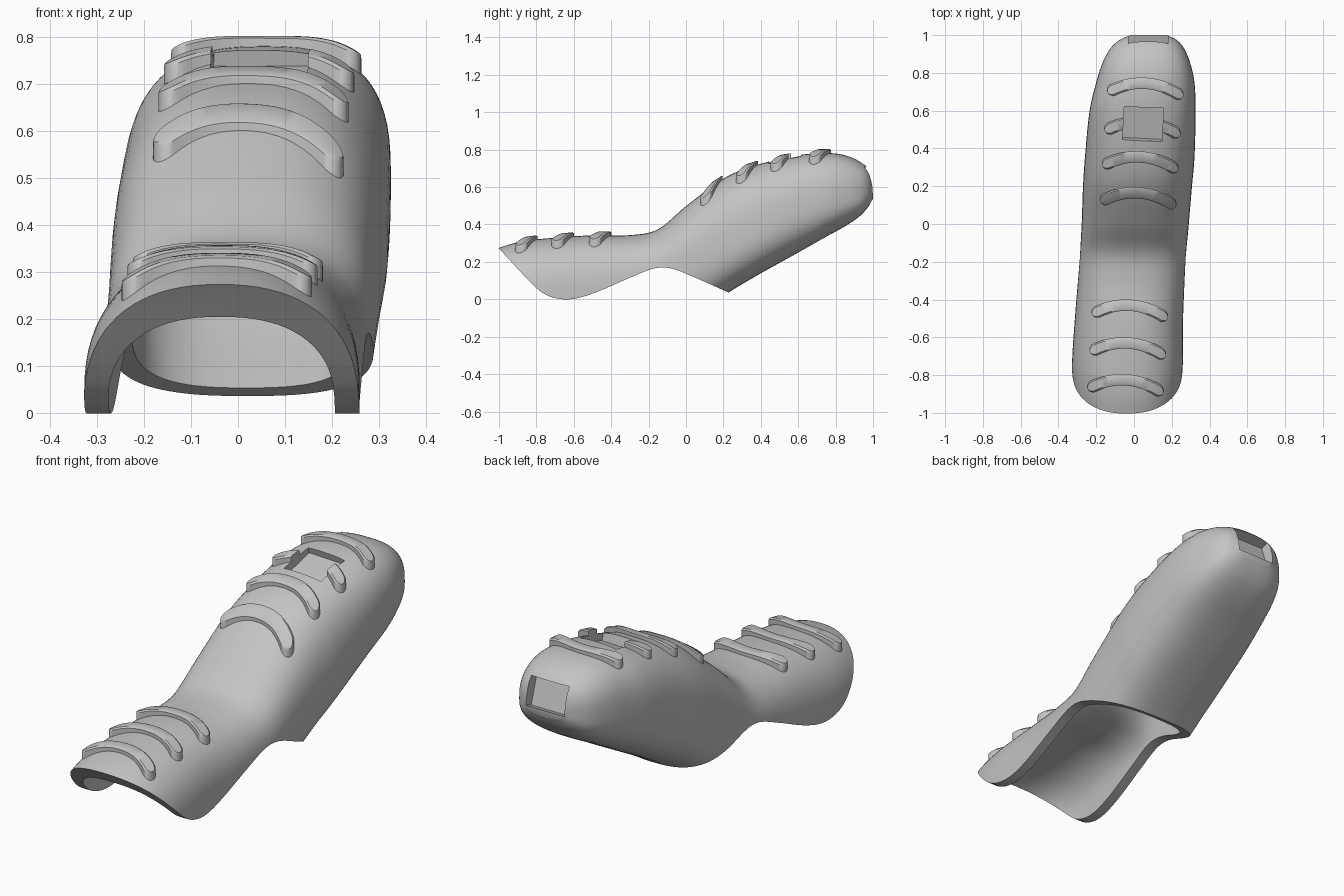
import bpy, bmesh, math
from mathutils import Matrix, Vector

cube = bpy.data.objects.get("Cube")
if cube:
    bpy.data.objects.remove(cube, do_unlink=True)

grey = bpy.data.materials.new("plain grey")
grey.use_nodes = True
GREY = (0.55, 0.55, 0.55, 1)
grey.diffuse_color = GREY
grey.node_tree.nodes["Principled BSDF"].inputs["Base Color"].default_value = GREY

# Shell stations: y, left edge, right edge, top, widest height, bottom
STATIONS = [
    (-1.06, -.295, .215, .255, .0, -.4), (-.9, -.318, .245, .305, .02, -.4),
    (-.75, -.328, .258, .325, .04, -.4), (-.5, -.313, .26, .342, .06, -.4),
    (-.3, -.297, .268, .343, .1, -.4), (-.15, -.286, .277, .374, .13, -.35),
    (0, -.277, .29, .498, .2, -.15), (.2, -.27, .307, .645, .29, .016),
    (.35, -.26, .32, .71, .36, .11), (.6, -.235, .326, .77, .49, .25),
    (.75, -.2, .32, .782, .53, .335), (.85, -.168, .298, .77, .55, .39),
    (.93, -.125, .265, .735, .56, .445), (.975, -.075, .225, .695, .575, .495),
    (1, -.02, .175, .63, .58, .54)]

# Side outline of the open underside: y, z
UNDERSIDE = [(-1.3, .56), (-1, .27), (-.8, .06), (-.72, .012), (-.62, 0), (-.5, .03),
             (-.3, .115), (-.17, .165), (-.08, .165), (.05, .115), (.23, .035)]


def spline(keys, y):
    """Smooth interpolation of the key rows at y."""
    y = min(max(y, keys[0][0]), keys[-1][0])
    i = 0
    while i < len(keys) - 2 and y > keys[i + 1][0]:
        i += 1

    def slope(k, c):
        a, b = keys[max(k - 1, 0)], keys[min(k + 1, len(keys) - 1)]
        return (b[c] - a[c]) / (b[0] - a[0])

    a, b = keys[i], keys[i + 1]
    d = b[0] - a[0]
    t = (y - a[0]) / d
    s = t * t * (3 - 2 * t)
    return [a[c] * (1 - s) + b[c] * s + d * t * (1 - t) *
            ((1 - t) * slope(i, c) - t * slope(i + 1, c)) for c in range(1, len(a))]


def roundness(y):
    """Sections grow squarer toward the tip."""
    return 2.55 + .25 * y


def section(y, side=0, top=0, bottom=0, scale=1, count=72):
    """Closed rounded ring of the shell at y, optionally inset and scaled."""
    xl, xr, zt, zm, zb = spline(STATIONS, y)
    cx, hw, n = (xl + xr) / 2, ((xr - xl) / 2 - side) * scale, roundness(y)
    ring = []
    for k in range(count):
        a = math.tau * k / count
        c, s = math.cos(a), math.sin(a)
        h = (zt - top - zm if s > 0 else zm - zb - bottom) * scale
        ring.append((cx + hw * math.copysign(abs(c) ** (2 / n), c), y,
                     zm + h * math.copysign(abs(s) ** (2 / n), s)))
    return ring


def hollow_section(y):
    """Inner ring, closing to a dome at the blind end."""
    p = max(0, (y - .18) / .37)
    return section(y, .052, .09, .045, math.sqrt(1 - p * p))


def surface_height(x, y):
    xl, xr, zt, zm, zb = spline(STATIONS, y)
    n = roundness(y)
    u = min(abs(x - (xl + xr) / 2) / ((xr - xl) / 2), 1)
    return zm + (zt - zm) * (1 - u ** n) ** (1 / n)


def loft(name, rings):
    """Capped solid through a list of rings."""
    bm = bmesh.new()
    rows = [[bm.verts.new(p) for p in ring] for ring in rings]
    n = len(rows[0])
    for a, b in zip(rows, rows[1:]):
        for k in range(n):
            bm.faces.new((a[k], a[(k + 1) % n], b[(k + 1) % n], b[k]))
    bm.faces.new(rows[0])
    bm.faces.new(rows[-1])
    bmesh.ops.recalc_face_normals(bm, faces=bm.faces)
    return finish(name, bm)


def finish(name, bm):
    mesh = bpy.data.meshes.new(name)
    bm.to_mesh(mesh)
    bm.free()
    mesh.materials.append(grey)
    obj = bpy.data.objects.new(name, mesh)
    bpy.context.collection.objects.link(obj)
    return obj


def box(name, center, size, tilt, turn=0):
    bm = bmesh.new()
    bmesh.ops.create_cube(bm, size=1, matrix=Matrix.Translation(center)
                          @ Matrix.Rotation(math.radians(turn), 4, "Z")
                          @ Matrix.Rotation(math.radians(tilt), 4, "X")
                          @ Matrix.Diagonal((*size, 1)))
    return finish(name, bm)


def select(obj):
    bpy.ops.object.select_all(action="DESELECT")
    obj.select_set(True)
    bpy.context.view_layer.objects.active = obj


def cut(obj, cutter):
    select(obj)
    mod = obj.modifiers.new("cut", "BOOLEAN")
    mod.operation, mod.solver, mod.object = "DIFFERENCE", "EXACT", cutter
    bpy.ops.object.modifier_apply(modifier=mod.name)


def smooth(obj):
    select(obj)
    bpy.ops.object.shade_smooth_by_angle(angle=math.radians(35))


# Outer shell, denser toward the rounded tip
STEPS = 90
shell = loft("finger_shell", [section(1 - 2.06 * (1 - i / STEPS) ** 1.6) for i in range(STEPS + 1)])

# Cutters: hollow inside, open underside, two shallow pockets
cavity = loft("cavity_cutter",
              [hollow_section(.548 - 1.75 * (1 - i / 70) ** 1.7) for i in range(71)])
outline = [(y, spline(UNDERSIDE, y)[0]) for y in (-1.3 + 1.53 * i / 70 for i in range(71))]
outline += [(.24, -.7), (-1.3, -.7)]
underside = loft("underside_cutter", [[(x, y, z) for y, z in outline] for x in (-.6, .6)])
top_pocket = box("top_pocket_cutter", Vector((.047, .512, .811)), (.208, .18, .2), 16, -3)
tip_pocket = box("tip_pocket_cutter", Vector((.075, .993, .642)), (.21, .12, .14), 18)
cutters = (cavity, underside, top_pocket, tip_pocket)
for cutter in cutters:
    cut(shell, cutter)
smooth(shell)


# Curved grip ridges, standing prouder at their ends
def ridge(name, cx, cy, half=.2, width=.03, steps=36):
    rings = []
    for i in range(steps + 1):
        s = -math.cos(math.pi * i / steps) * .998
        x, y = cx + half * s, cy - .06 * s * s - .012 * s
        end = max(0, (abs(s) - .85) / .15)
        w = width * math.sqrt(1 - end * end)
        rise = .021 + .021 * s * s
        ring = []
        for dy, dz in ((-w, -.04), (-w, rise * .8), (-w * .75, rise), (w * .75, rise),
                       (w, rise * .8), (w, -.04)):
            px = x + dy * .45 * s
            ring.append((px, y + dy, surface_height(px, y + dy) + dz))
        rings.append(ring)
    return loft(name, rings)


for i, (cx, cy) in enumerate([(.06, .745), (.045, .54), (.033, .355), (.022, .165),
                              (-.022, -.43), (-.033, -.63), (-.045, -.825)]):
    grip = ridge(f"grip_ridge_{i + 1}", cx, cy)
    cut(grip, top_pocket)
    smooth(grip)

for cutter in cutters:
    bpy.data.objects.remove(cutter, do_unlink=True)
